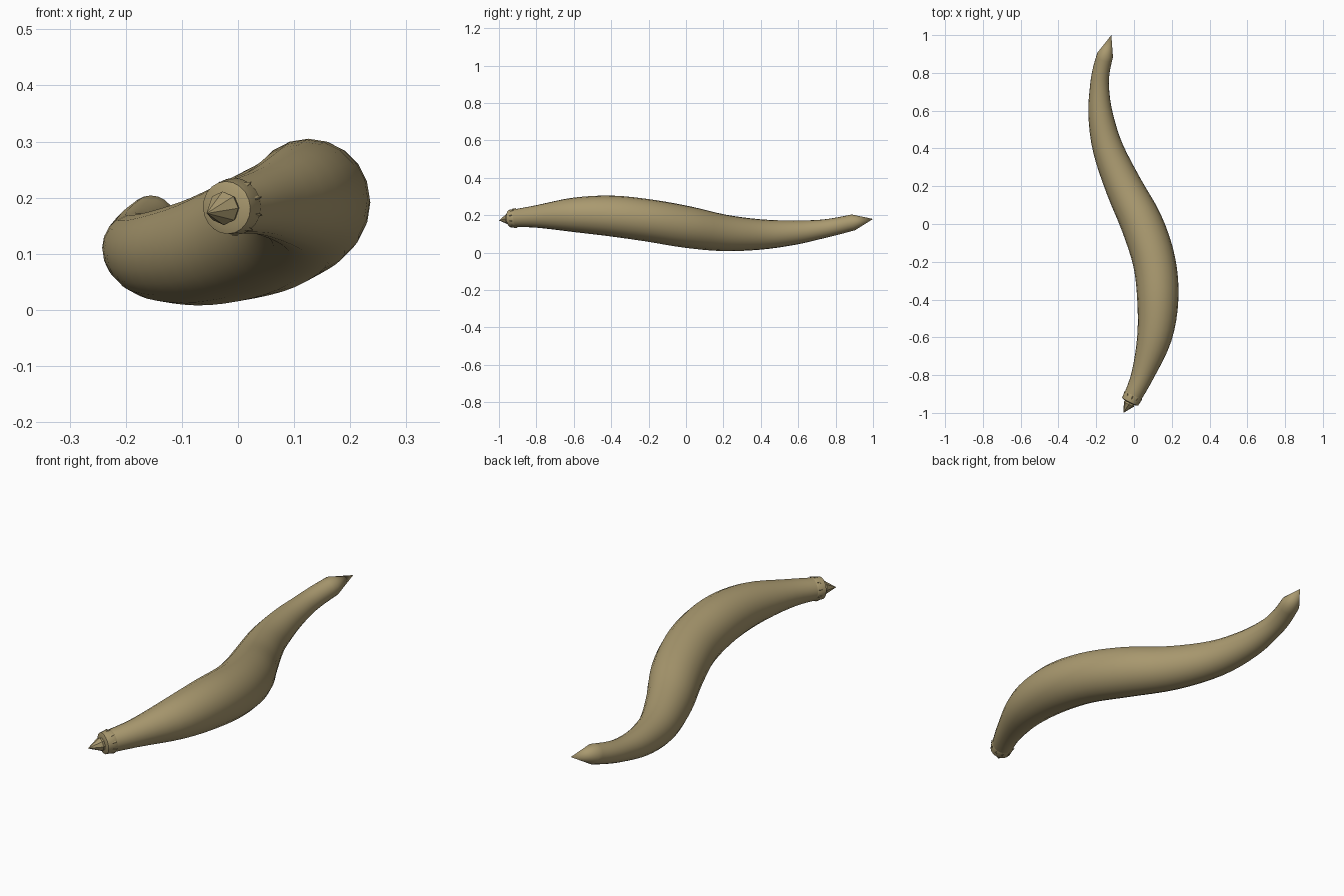
import bpy, bmesh, math
from mathutils import Vector

cube = bpy.data.objects.get("Cube")
if cube:
    bpy.data.objects.remove(cube, do_unlink=True)

skin = bpy.data.materials.new("olive tan skin")
skin.use_nodes = True
colour = (0.40, 0.32, 0.16, 1)
skin.diffuse_color = colour
skin.node_tree.nodes["Principled BSDF"].inputs["Base Color"].default_value = colour

SIDES = 20
UP = Vector((0, 0, 1))

# Body spine from head to tail: x, y, z, radius
SPINE = [
    (-0.015, -0.93, 0.183, 0.046),
    (0.045, -0.8, 0.193, 0.060),
    (0.108, -0.6, 0.202, 0.092),
    (0.126, -0.4, 0.196, 0.109),
    (0.107, -0.2, 0.172, 0.113),
    (0.042, 0.0, 0.138, 0.112),
    (-0.055, 0.2, 0.106, 0.098),
    (-0.138, 0.4, 0.097, 0.081),
    (-0.177, 0.58, 0.107, 0.065),
    (-0.183, 0.72, 0.125, 0.051),
    (-0.174, 0.81, 0.142, 0.046),
    (-0.153, 0.895, 0.162, 0.043),
]


def smooth_path(points, steps):
    """Catmull-Rom samples through the points."""
    p = [Vector(q) for q in points]
    p = [2 * p[0] - p[1]] + p + [2 * p[-1] - p[-2]]
    out = []
    for i in range(1, len(p) - 2):
        a, b, c, d = p[i - 1:i + 3]
        for s in range(steps):
            t = s / steps
            out.append(0.5 * (2 * b + (c - a) * t + (2 * a - 5 * b + 4 * c - d) * t ** 2
                              + (3 * b - a - 3 * c + d) * t ** 3))
    return out + [p[-2]]


def frame(direction):
    side = direction.cross(UP).normalized()
    return side, side.cross(direction).normalized()


def ring(bm, centre, direction, radius, sides):
    side, up = frame(direction)
    return [bm.verts.new(centre + radius * (math.cos(a) * side + math.sin(a) * up))
            for a in (math.tau * k / sides for k in range(sides))]


def bridge(bm, a, b):
    n = len(a)
    for k in range(n):
        bm.faces.new((a[k], a[(k + 1) % n], b[(k + 1) % n], b[k]))


def fan(bm, loop, point):
    tip = bm.verts.new(point)
    for k in range(len(loop)):
        bm.faces.new((loop[k], loop[(k + 1) % len(loop)], tip))


def finish(bm, name, angle):
    bmesh.ops.recalc_face_normals(bm, faces=bm.faces)
    mesh = bpy.data.meshes.new(name)
    bm.to_mesh(mesh)
    bm.free()
    mesh.materials.append(skin)
    obj = bpy.data.objects.new(name, mesh)
    bpy.context.collection.objects.link(obj)
    bpy.ops.object.select_all(action='DESELECT')
    obj.select_set(True)
    bpy.context.view_layer.objects.active = obj
    bpy.ops.object.shade_smooth_by_angle(angle=math.radians(angle))
    return obj


samples = smooth_path([Vector(p) for p in SPINE], 4)
centres = [s.xyz for s in samples]
head = centres[0]
head_dir = (head - centres[2]).normalized()

# Body with a closed head end and a pointed tail
bm = bmesh.new()
loops = []
for i, s in enumerate(samples):
    tangent = (centres[min(i + 1, len(centres) - 1)] - centres[max(i - 1, 0)]).normalized()
    loops.append(ring(bm, s.xyz, tangent, s.w, SIDES))
for a, b in zip(loops, loops[1:]):
    bridge(bm, a, b)
fan(bm, loops[0], head)
fan(bm, loops[-1], Vector((-0.12, 1.0, 0.18)))
finish(bm, "body", 40)

# Collar around the head, with a stepped front
bm = bmesh.new()
profile = [(-0.034, 0.047), (-0.022, 0.051), (0.012, 0.047), (0.016, 0.036)]
loops = [ring(bm, head + head_dir * d, head_dir, r, SIDES) for d, r in profile]
for a, b in zip(loops, loops[1:]):
    bridge(bm, a, b)
fan(bm, loops[-1], head + head_dir * 0.018)
finish(bm, "head_collar", 30)

# Pointed snout
bm = bmesh.new()
base = ring(bm, head + head_dir * 0.016, head_dir, 0.027, 8)
rim = ring(bm, head + head_dir * 0.026, head_dir, 0.030, 8)
bridge(bm, base, rim)
fan(bm, rim, Vector((-0.056, -1.0, 0.172)))
finish(bm, "snout", 30)

# Ring of small hooks behind the collar
bm = bmesh.new()
side, up = frame(head_dir)
for k in range(10):
    a = math.tau * (k + 0.5) / 10
    out = math.cos(a) * side + math.sin(a) * up
    root = head - head_dir * 0.012 + out * 0.046
    loop = ring(bm, root, (out - head_dir).normalized(), 0.007, 4)
    fan(bm, loop, root + out * 0.008 - head_dir * 0.016)
finish(bm, "head_hooks", 30)
